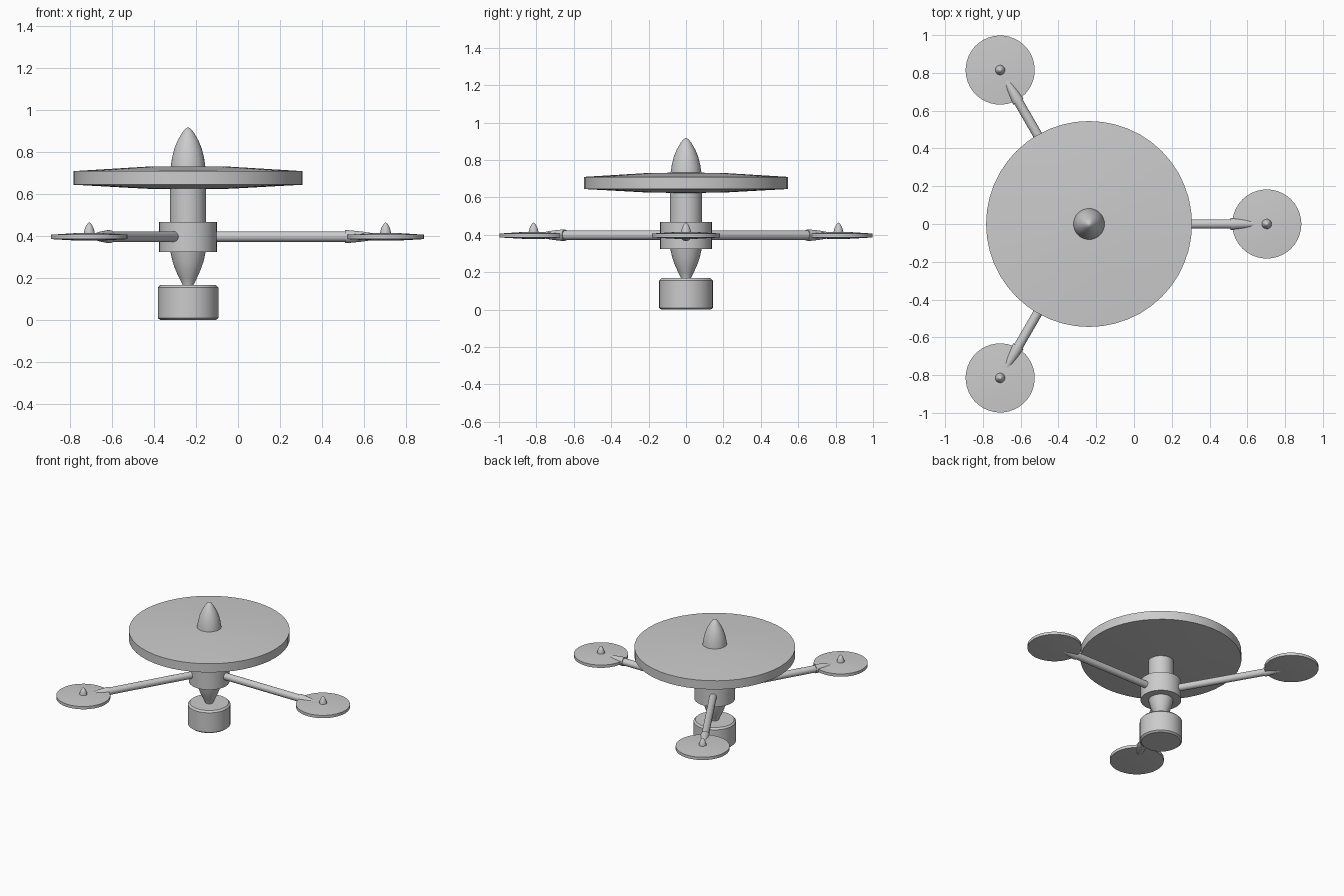
import bpy, bmesh, math
from mathutils import Matrix, Vector

if "Cube" in bpy.data.objects:
    bpy.data.objects.remove(bpy.data.objects["Cube"])

CX = -0.238      # x of the central column
ARM_Z = 0.398    # height of the arms
REACH = 0.941    # column to rotor distance


def lathe(name, profile, segs=48, matrix=Matrix()):
    """Revolve (radius, height) points around z; both ends are capped."""
    bm = bmesh.new()
    rings = []
    for r, z in profile:
        if r < 1e-5:
            rings.append([bm.verts.new((0, 0, z))])
        else:
            rings.append([bm.verts.new((r * math.cos(2 * math.pi * i / segs),
                                        r * math.sin(2 * math.pi * i / segs), z))
                          for i in range(segs)])
    for a, b in zip(rings, rings[1:]):
        for i in range(segs):
            j = (i + 1) % segs
            quad = [a[i % len(a)], a[j % len(a)], b[j % len(b)], b[i % len(b)]]
            bm.faces.new(list(dict.fromkeys(quad)))
    for ring in (rings[0], rings[-1]):
        if len(ring) > 2:
            bm.faces.new(ring)
    bmesh.ops.recalc_face_normals(bm, faces=bm.faces)
    bm.transform(matrix)
    mesh = bpy.data.meshes.new(name)
    bm.to_mesh(mesh)
    bm.free()
    ob = bpy.data.objects.new(name, mesh)
    bpy.context.collection.objects.link(ob)
    bpy.ops.object.select_all(action='DESELECT')
    ob.select_set(True)
    bpy.context.view_layer.objects.active = ob
    bpy.ops.object.shade_smooth_by_angle(angle=math.radians(30))
    return ob


centre = Matrix.Translation((CX, 0, 0))

# Central column, top to bottom
lathe("nose_cone", [(0.084, 0.70), (0.082, 0.735), (0.076, 0.775), (0.066, 0.815),
                    (0.050, 0.855), (0.030, 0.890), (0.014, 0.911), (0, 0.919)], 32, centre)
lathe("main_rotor_disc", [(0, 0.624), (0.20, 0.626), (0.545, 0.645),
                          (0.545, 0.710), (0.20, 0.731), (0, 0.733)], 48, centre)
lathe("mast", [(0.086, 0.44), (0.086, 0.65)], 32, centre)
lathe("arm_hub", [(0.138, 0.325), (0.138, 0.468)], 32, centre)
lathe("lower_cone", [(0.024, 0.15), (0.026, 0.168), (0.042, 0.200), (0.060, 0.240),
                     (0.074, 0.280), (0.086, 0.335)], 32, centre)
lathe("canister", [(0.132, 0), (0.144, 0.010), (0.144, 0.156), (0.132, 0.168)], 32, centre)

# Three arms, each with a fitting and a small rotor
for n, deg in enumerate((0, 120, 240), 1):
    turn = centre @ Matrix.Rotation(math.radians(deg), 4, 'Z') @ Matrix.Translation((0, 0, ARM_Z))
    along = turn @ Matrix.Rotation(math.pi / 2, 4, 'Y')
    out = turn @ Matrix.Translation((REACH, 0, 0))
    lathe(f"arm_{n}", [(0.025, 0.06), (0.025, 0.77)], 24, along)
    lathe(f"arm_fitting_{n}", [(0.031, 0.748), (0.031, 0.760), (0.024, 0.83),
                               (0.017, 0.875), (0, 0.885)], 24, along)
    lathe(f"small_rotor_disc_{n}", [(0, -0.019), (0.06, -0.019), (0.183, -0.012),
                                    (0.183, 0.009), (0.06, 0.017), (0, 0.017)], 40, out)
    lathe(f"rotor_spinner_{n}", [(0.026, 0.0), (0.026, 0.020), (0.020, 0.042),
                                 (0.010, 0.060), (0, 0.068)], 20, out)
